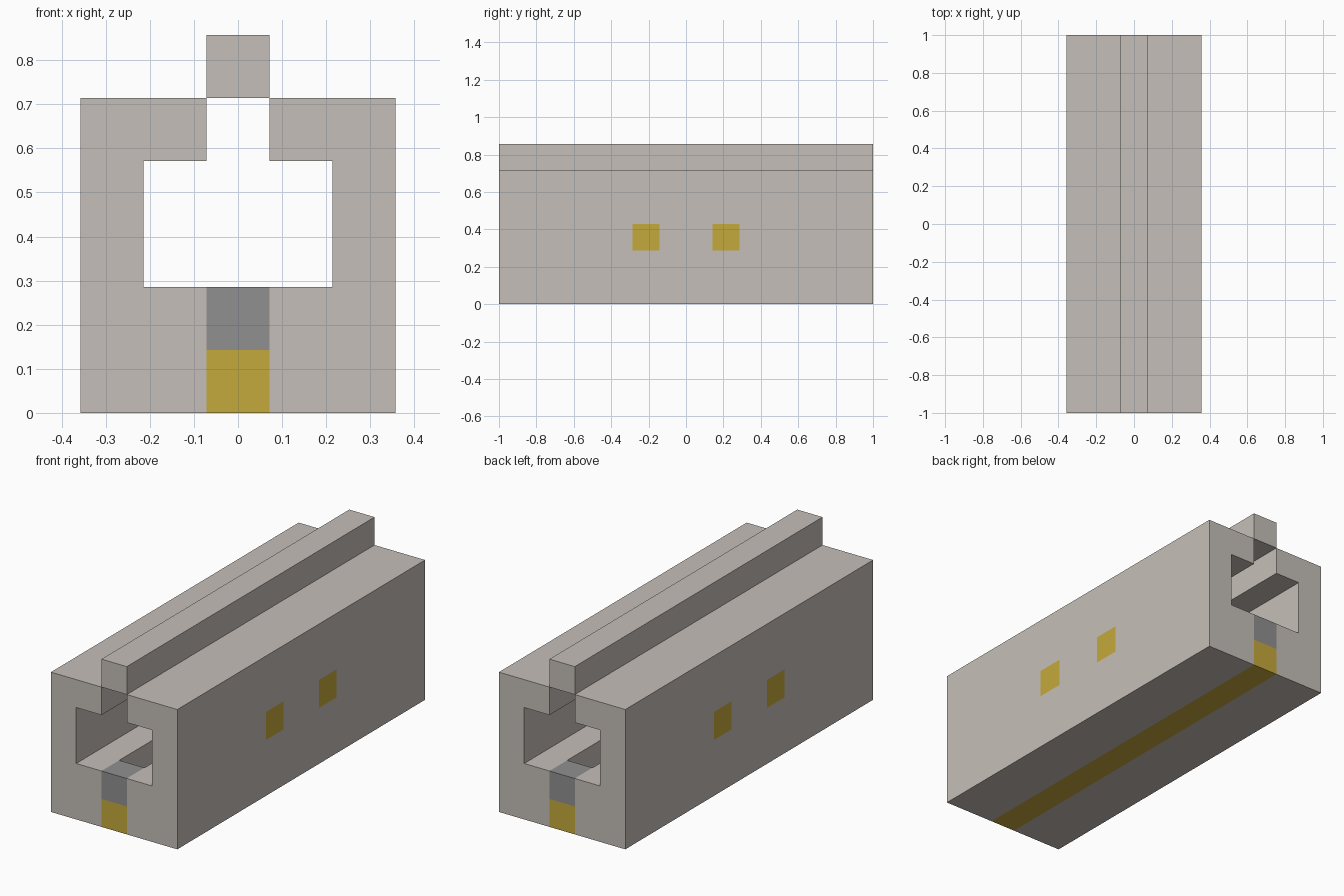
import bpy
import bmesh
from mathutils import Vector

if "Cube" in bpy.data.objects:
    bpy.data.objects.remove(bpy.data.objects["Cube"], do_unlink=True)

U = 1 / 7          # module size
HALF = 7 * U       # half of the length


def material(name, rgb):
    mat = bpy.data.materials.new(name)
    mat.use_nodes = True
    color = (*rgb, 1)
    mat.diffuse_color = color
    mat.node_tree.nodes["Principled BSDF"].inputs["Base Color"].default_value = color
    return mat


stone = material("warm grey stone", (0.56, 0.52, 0.48))
gold = material("gold", (0.56, 0.4, 0.045))
steel = material("steel grey", (0.28, 0.28, 0.28))


def finish(name, bm, *mats):
    mesh = bpy.data.meshes.new(name)
    bmesh.ops.recalc_face_normals(bm, faces=bm.faces[:])
    bm.to_mesh(mesh)
    bm.free()
    for mat in mats:
        mesh.materials.append(mat)
    obj = bpy.data.objects.new(name, mesh)
    bpy.context.collection.objects.link(obj)
    return obj


def block(name, low, high, mat):
    """Box between two corners given in modules."""
    low, high = Vector(low) * U, Vector(high) * U
    bm = bmesh.new()
    bmesh.ops.create_cube(bm, size=1)
    bmesh.ops.scale(bm, vec=high - low, verts=bm.verts[:])
    bmesh.ops.translate(bm, vec=(low + high) / 2, verts=bm.verts[:])
    return finish(name, bm, mat)


def housing_half(name, side):
    """C-shaped half of the housing, extruded along its length."""
    profile = [(0.5, 0), (2.5, 0), (2.5, 5), (0.5, 5),
               (0.5, 4), (1.5, 4), (1.5, 2), (0.5, 2)]
    bm = bmesh.new()
    cap = bm.faces.new([bm.verts.new((side * x * U, -HALF, z * U)) for x, z in profile])
    far = bmesh.ops.extrude_face_region(bm, geom=[cap], use_keep_orig=True)
    bmesh.ops.translate(bm, vec=(0, 2 * HALF, 0),
                        verts=[v for v in far["geom"] if isinstance(v, bmesh.types.BMVert)])
    bm.normal_update()

    # Inner and outer wall faces that carry the gold windows
    def walls():
        return [f for f in bm.faces if abs(f.normal.x) > 0.9
                and abs(f.calc_center_median().x) > 1.2 * U]

    cuts = [((0, y * U, 0), (0, 1, 0)) for y in (-2, -1, 1, 2)]
    cuts += [((0, 0, z * U), (0, 0, 1)) for z in (2, 3)]
    for point, normal in cuts:
        faces = walls()
        edges = {e for f in faces for e in f.edges}
        verts = {v for f in faces for v in f.verts}
        bmesh.ops.bisect_plane(bm, geom=[*verts, *edges, *faces], dist=1e-5,
                               plane_co=point, plane_no=normal)
        bm.normal_update()
    for f in walls():
        c = f.calc_center_bounds() / U
        if 1 < abs(c.y) < 2 and 2 < c.z < 3:
            f.material_index = 1
    return finish(name, bm, stone, gold)


# Housing and the rail above its slot
housing_half("housing_left", 1)
housing_half("housing_right", -1)
block("top_rail", (-0.5, -7, 5), (0.5, 7, 6), stone)

# Gold strip along the bottom, with a stop at each end of the floor channel
block("bottom_strip", (-0.5, -7, 0), (0.5, 7, 1), gold)
block("front_stop", (-0.5, -7, 1), (0.5, -6, 2), steel)
block("back_stop", (-0.5, 6, 1), (0.5, 7, 2), steel)
